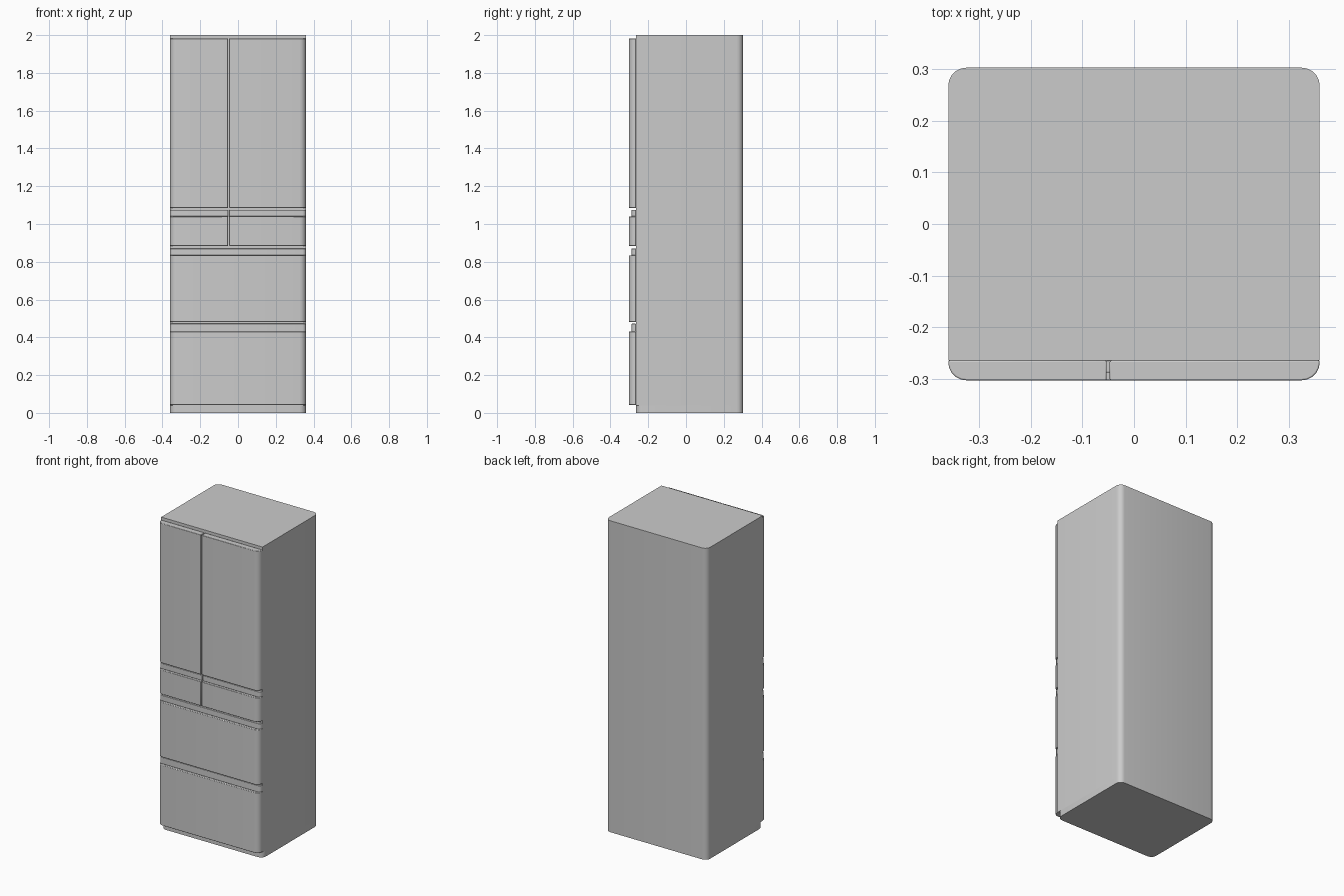
import bpy, bmesh, math

if "Cube" in bpy.data.objects:
    bpy.data.objects.remove(bpy.data.objects["Cube"])

W, BACK, FRONT, SEAM = 0.36, 0.303, -0.303, -0.265
SPLIT = -0.05


def slab(name, x0, x1, y0, y1, z0, z1, radii, bevel=0.0):
    """Upright block; radii = front-left, front-right, back-right, back-left."""
    corners = [(x0, y0, 1, 1, 180), (x1, y0, -1, 1, 270),
               (x1, y1, -1, -1, 0), (x0, y1, 1, -1, 90)]
    pts = []
    for (x, y, sx, sy, start), r in zip(corners, radii):
        if r == 0:
            pts.append((x, y))
            continue
        for i in range(6):
            a = math.radians(start + 18 * i)
            pts.append((x + sx * r + r * math.cos(a), y + sy * r + r * math.sin(a)))
    bm = bmesh.new()
    base = bm.faces.new([bm.verts.new((x, y, z0)) for x, y in pts])
    ext = bmesh.ops.extrude_face_region(bm, geom=[base])
    top = [v for v in ext["geom"] if isinstance(v, bmesh.types.BMVert)]
    bmesh.ops.translate(bm, verts=top, vec=(0, 0, z1 - z0))
    bmesh.ops.recalc_face_normals(bm, faces=bm.faces[:])
    mesh = bpy.data.meshes.new(name)
    bm.to_mesh(mesh)
    bm.free()
    ob = bpy.data.objects.new(name, mesh)
    bpy.context.collection.objects.link(ob)
    if bevel:
        mod = ob.modifiers.new("soft_edges", "BEVEL")
        mod.width, mod.segments = bevel, 2
        mod.limit_method = "ANGLE"
        mod.angle_limit = math.radians(40)
    bpy.ops.object.select_all(action="DESELECT")
    ob.select_set(True)
    bpy.context.view_layer.objects.active = ob
    bpy.ops.object.shade_smooth_by_angle(angle=math.radians(35))
    return ob


def panel(name, x0, x1, z0, z1, front=FRONT, bevel=0.004):
    """Front panel, rounded only where it meets the cabinet sides."""
    r = SEAM - front - 0.003
    left = r if x0 <= -W + 0.001 else 0
    right = r if x1 >= W - 0.001 else 0
    return slab(name, x0, x1, front, SEAM, z0, z1, (left, right, 0, 0), bevel)


# Cabinet and plinth
slab("cabinet", -W, W, SEAM, BACK, 0.04, 2.0, (0, 0, 0.035, 0.035))
slab("plinth", -W, W, SEAM, BACK, 0, 0.04, (0.035,) * 4)

# Paired doors, small drawers and their recessed grip ledges
for side, x0, x1 in (("left", -W, SPLIT - 0.003), ("right", SPLIT + 0.003, W)):
    panel(side + "_door", x0, x1, 1.085, 1.982)
    panel(side + "_small_drawer", x0, x1, 0.884, 1.04)
    panel(side + "_grip_ledge", x0, x1, 1.04, 1.075, -0.288, 0.002)

# Full-width drawers with grip ledges above
for name, z0, z1, top in (("middle", 0.481, 0.834, 0.87), ("bottom", 0.042, 0.43, 0.472)):
    panel(name + "_drawer", -W, W, z0, z1)
    panel(name + "_grip_ledge", -W, W, z1, top, -0.288, 0.002)
